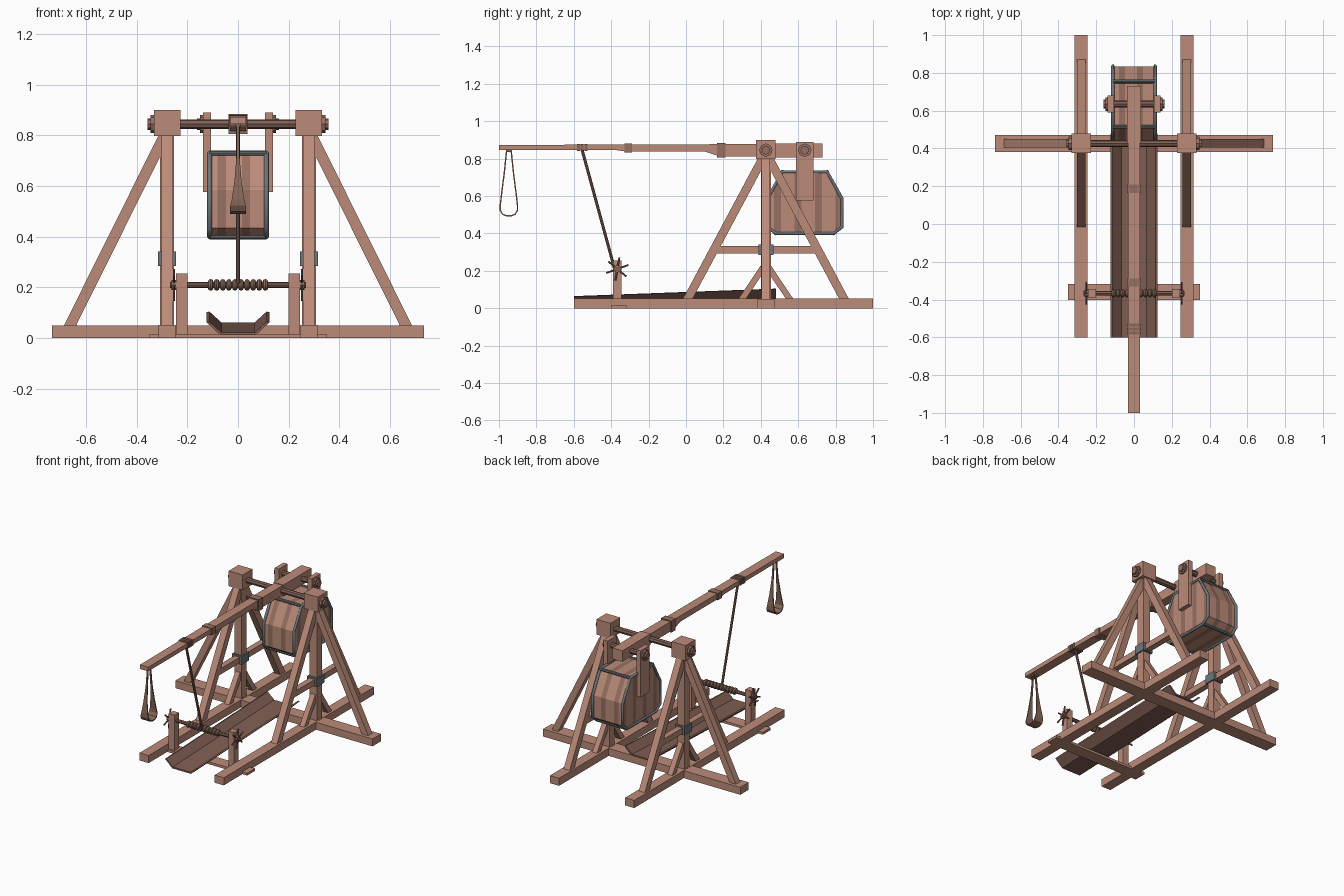
import bpy, bmesh, math
from mathutils import Vector

cube = bpy.data.objects.get("Cube")
if cube:
    bpy.data.objects.remove(cube, do_unlink=True)


def material(name, rgb):
    m = bpy.data.materials.new(name)
    m.use_nodes = True
    m.diffuse_color = (*rgb, 1)
    m.node_tree.nodes["Principled BSDF"].inputs["Base Color"].default_value = (*rgb, 1)
    return m


WOOD = material("light wood", (0.50, 0.26, 0.19))
MID = material("weathered wood", (0.31, 0.16, 0.12))
DARK = material("dark wood", (0.22, 0.115, 0.088))
ROPE = material("rope", (0.25, 0.14, 0.10))
IRON = material("iron", (0.16, 0.18, 0.19))


def finish(name, bm, *mats):
    bmesh.ops.recalc_face_normals(bm, faces=bm.faces)
    mesh = bpy.data.meshes.new(name)
    bm.to_mesh(mesh)
    bm.free()
    for m in mats:
        mesh.materials.append(m)
    obj = bpy.data.objects.new(name, mesh)
    bpy.context.collection.objects.link(obj)
    return obj


def box(name, x, y, z, mat):
    """Box from three (low, high) ranges."""
    bm = bmesh.new()
    bmesh.ops.create_cube(bm, size=1)
    for v in bm.verts:
        v.co = [sum(r) / 2 + c * (r[1] - r[0]) for c, r in zip(v.co, (x, y, z))]
    return finish(name, bm, mat)


def prism_mesh(points, axis, low, high):
    """Profile in the plane across the axis, extruded from low to high."""
    place = (lambda p, d: (d, *p)) if axis == "x" else (lambda p, d: (p[0], d, p[1]))
    bm = bmesh.new()
    face = bm.faces.new([bm.verts.new(place(p, low)) for p in points])
    new = bmesh.ops.extrude_face_region(bm, geom=[face])["geom"]
    shift = Vector(place((0, 0), high - low))
    bmesh.ops.translate(bm, vec=shift, verts=[g for g in new if isinstance(g, bmesh.types.BMVert)])
    return bm


def brace(name, start, end, half, axis, centre, width):
    """Slanted beam whose ends are cut level."""
    pts = [(start[0] - half, start[1]), (start[0] + half, start[1]),
           (end[0] + half, end[1]), (end[0] - half, end[1])]
    finish(name, prism_mesh(pts, axis, centre - width / 2, centre + width / 2), WOOD)


def rod(name, start, end, radius, mat, sides=8):
    a, b = Vector(start), Vector(end)
    bm = bmesh.new()
    bmesh.ops.create_cone(bm, cap_ends=True, segments=sides, radius1=radius,
                          radius2=radius, depth=(b - a).length)
    turn = (b - a).to_track_quat("Z", "Y").to_matrix().to_4x4()
    turn.translation = (a + b) / 2
    bm.transform(turn)
    return finish(name, bm, mat)


def around(centre, half):
    return centre - half, centre + half


# Ground frame
PY = 0.427
box("cross_beam", (-0.735, 0.735), around(PY, 0.045), (0, 0.05), WOOD)
box("front_tie", (-0.35, 0.35), around(-0.36, 0.042), (0, 0.016), WOOD)

# Side frames, left and right
for side, s in (("left", 1), ("right", -1)):
    x = 0.28 * s
    box(side + "_rail", around(x, 0.034), (-0.6, 1), (0, 0.051), WOOD)
    box(side + "_post", around(x, 0.027), around(PY, 0.027), (0.05, 0.8), WOOD)
    box(side + "_head_block", around(x, 0.052), around(PY, 0.052), (0.797, 0.9), WOOD)
    box(side + "_post_bracket", around(x, 0.036), around(PY, 0.04), (0.285, 0.342), IRON)
    box(side + "_middle_bar", around(x, 0.02), (0.15, 0.705), (0.293, 0.332), WOOD)
    brace(side + "_outer_brace", (0.663 * s, 0.05), (0.285 * s, 0.81), 0.024, "y", PY, 0.045)
    for end, d in (("front", -1), ("back", 1)):
        brace(f"{side}_{end}_brace", (PY + 0.418 * d, 0.05), (PY + 0.012 * d, 0.81),
              0.026, "x", x, 0.045)
        brace(f"{side}_{end}_foot_brace", (PY + 0.127 * d, 0.05), (PY + 0.01 * d, 0.225),
              0.02, "x", x, 0.036)
    # Axle end
    rod(side + "_axle_washer", (0.33 * s, PY, 0.845), (0.346 * s, PY, 0.845), 0.036, MID)
    rod(side + "_axle_nut", (0.345 * s, PY, 0.845), (0.358 * s, PY, 0.845), 0.023, MID)

rod("main_axle", (-0.34, PY, 0.845), (0.34, PY, 0.845), 0.019, DARK)

# Throwing arm
arm = [(-1, 0.845), (-0.37, 0.845), (-0.32, 0.838), (0.1, 0.838), (0.18, 0.812),
       (0.45, 0.812), (0.45, 0.878), (-1, 0.873)]
finish("throwing_arm", prism_mesh(arm, "x", -0.031, 0.031), WOOD)
box("arm_butt", (-0.037, 0.037), (0.43, 0.73), (0.807, 0.882), WOOD)
box("arm_band_rear", (-0.038, 0.038), (0.165, 0.21), (0.806, 0.884), MID)
box("arm_band_front", (-0.036, 0.036), (-0.33, -0.288), (0.833, 0.88), MID)
for i in range(3):
    box(f"arm_rope_wrap_{i + 1}", (-0.035, 0.035), around(-0.576 + 0.021 * i, 0.008),
        (0.84, 0.879), ROPE)

# Counterweight box, planked by cutting into strips
BY, HX = 0.635, 0.112
half = [(0.12, 0.73), (0.2, 0.585), (0.2, 0.435), (0.155, 0.4)]
outline = [(BY + y, z) for y, z in half] + [(BY - y, z) for y, z in reversed(half)]
bm = prism_mesh(outline, "x", -HX, HX)
XS, YS = 7, 11


def strip(value, extent, count):
    return int((value + extent) / (2 * extent) * count)


for axis, origin, extent, count in ((Vector((1, 0, 0)), 0, HX, XS), (Vector((0, 1, 0)), BY, 0.2, YS)):
    for i in range(1, count):
        at = axis * (origin - extent + 2 * extent * i / count)
        bmesh.ops.bisect_plane(bm, geom=bm.verts[:] + bm.edges[:] + bm.faces[:],
                               plane_co=at, plane_no=axis)
bm.normal_update()
for f in bm.faces:
    c = f.calc_center_median()
    on_side = abs(f.normal.x) > 0.5
    k = strip(c.y - BY, 0.2, YS) if on_side else strip(c.x, HX, XS)
    f.material_index = 1 if k % 3 == 1 else 0
finish("counterweight_box", bm, WOOD, MID)

for side, s in (("left", 1), ("right", -1)):
    # Iron edging
    curve = bpy.data.curves.new(side + "_box_edging", "CURVE")
    curve.dimensions = "3D"
    curve.bevel_depth = 0.01
    curve.bevel_resolution = 1
    spline = curve.splines.new("POLY")
    spline.points.add(len(outline) - 1)
    for p, (y, z) in zip(spline.points, outline):
        p.co = (HX * s, y, z, 1)
    spline.use_cyclic_u = True
    curve.materials.append(IRON)
    bpy.context.collection.objects.link(bpy.data.objects.new(curve.name, curve))
    # Hanger straps and pivot ends
    box(side + "_hanger", around(0.123 * s, 0.016), around(BY, 0.046), (0.577, 0.89), WOOD)
    rod(side + "_hanger_washer", (0.138 * s, BY, 0.845), (0.15 * s, BY, 0.845), 0.036, MID)
    rod(side + "_hanger_nut", (0.15 * s, BY, 0.845), (0.162 * s, BY, 0.845), 0.023, MID)

for i in (0, 3, 4, 7):
    y, z = outline[i]
    rod(f"box_edge_bar_{i}", (-HX, y, z), (HX, y, z), 0.01, IRON)
rod("hanger_axle", (-0.15, BY, 0.845), (0.15, BY, 0.845), 0.018, DARK)

# Sloping trough under the arm
section = [(-0.124, 0.062), (-0.07, 0.012), (0.07, 0.012), (0.124, 0.062),
           (0.113, 0.065), (0.066, 0.022), (-0.066, 0.022), (-0.113, 0.065)]
bm = prism_mesh(section, "y", -0.6, 0.48)
for v in bm.verts:
    if v.co.y > 0:
        v.co.z += 0.04
finish("trough", bm, DARK)

# Winch
WY, WZ = -0.367, 0.21
rod("winch_axle", (-0.268, WY, WZ), (0.268, WY, WZ), 0.012, DARK)
for side, s in (("left", 1), ("right", -1)):
    box(side + "_winch_post", around(0.222 * s, 0.022), around(WY, 0.022), (0.012, 0.255), WOOD)
    rod(side + "_winch_hub", (0.242 * s, WY, WZ), (0.262 * s, WY, WZ), 0.02, MID)
    for i in range(3):
        a = math.radians(20 + 60 * i)
        d = Vector((0, math.cos(a), math.sin(a))) * 0.063
        hub = Vector((0.253 * s, WY, WZ))
        rod(f"{side}_winch_spoke_{i + 1}", hub - d, hub + d, 0.005, DARK, 6)
for i in range(10):
    bpy.ops.mesh.primitive_torus_add(
        major_segments=14, minor_segments=8, major_radius=0.012, minor_radius=0.011,
        location=(-0.108 + 0.024 * i, WY, WZ), rotation=(0, math.pi / 2, 0))
    coil = bpy.context.object
    coil.name = f"winch_coil_{i + 1}"
    coil.data.materials.append(ROPE)
    bpy.ops.object.shade_smooth_by_angle()
rod("winch_rope", (0, -0.555, 0.845), (0, -0.383, 0.215), 0.008, ROPE)

# Sling: a ribbon loop, narrow at the top and wide in the pouch
rows = [(0.012, 0.845, 0.005), (0.025, 0.72, 0.006), (0.038, 0.62, 0.014), (0.046, 0.55, 0.024),
        (0.046, 0.525, 0.03), (0.034, 0.503, 0.032), (0.012, 0.494, 0.032)]
path = [(-y, z, w) for y, z, w in rows] + [(y, z, w) for y, z, w in reversed(rows)]
bm = bmesh.new()
pairs = [[bm.verts.new((s * w, -0.947 + y, z)) for s in (-1, 1)] for y, z, w in path]
for (a, b), (c, d) in zip(pairs, pairs[1:]):
    bm.faces.new((a, b, d, c))
sling = finish("sling", bm, ROPE)
thick = sling.modifiers.new("Thickness", "SOLIDIFY")
thick.thickness = 0.007
thick.offset = 0
box("sling_hook", (-0.012, 0.012), around(-0.947, 0.016), (0.836, 0.848), DARK)
